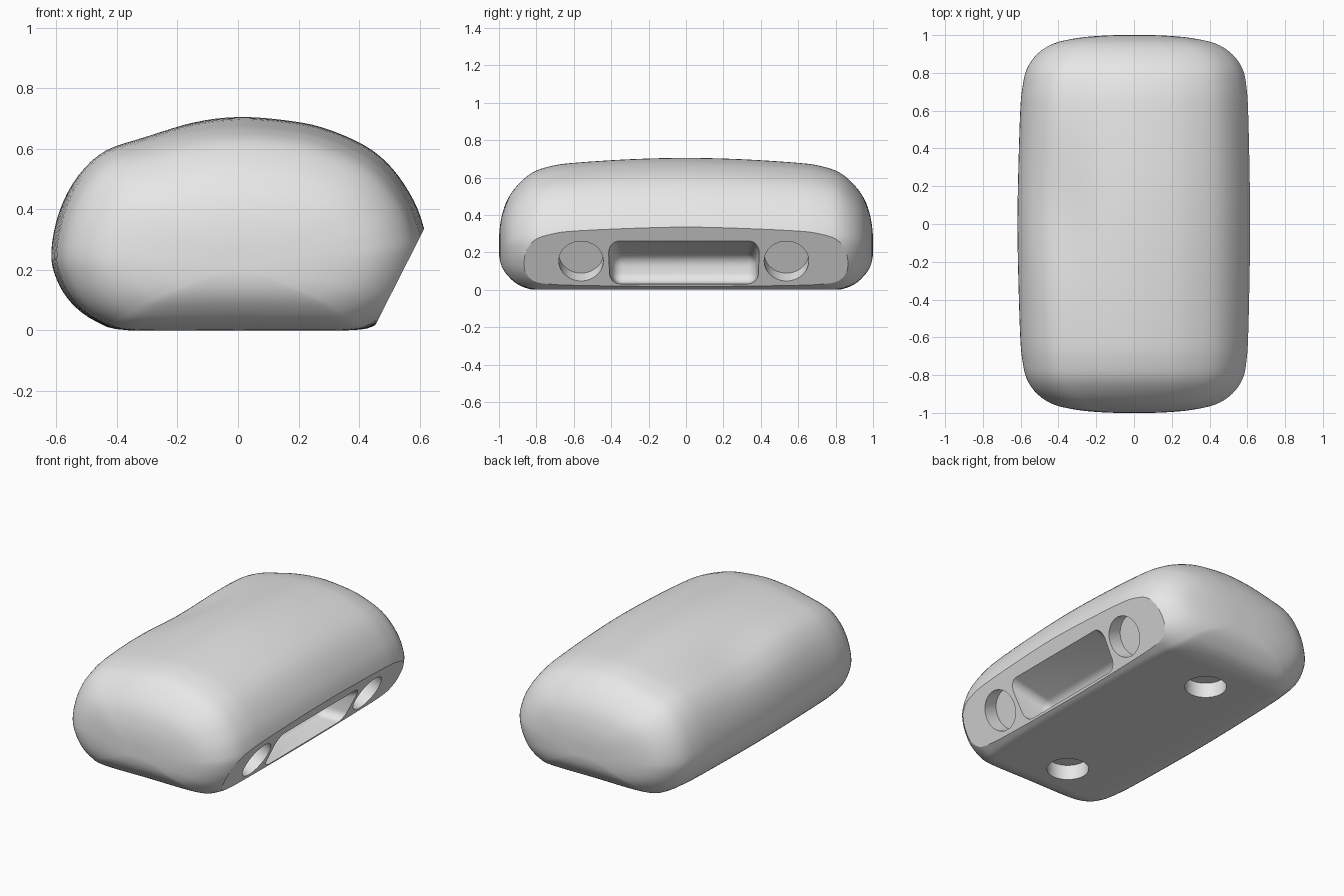
import bpy, bmesh, math
from mathutils import Vector, Matrix

if "Cube" in bpy.data.objects:
    bpy.data.objects.remove(bpy.data.objects["Cube"], do_unlink=True)

grey = bpy.data.materials.new("plain grey")
grey.use_nodes = True
grey.diffuse_color = (0.8, 0.8, 0.8, 1)
grey.node_tree.nodes["Principled BSDF"].inputs["Base Color"].default_value = (0.8, 0.8, 0.8, 1)


def smooth_points(pts, closed, steps=4):
    """Catmull-Rom resampling of a list of tuples."""
    n, out = len(pts), []
    pick = (lambda i: Vector(pts[i % n])) if closed else (lambda i: Vector(pts[min(max(i, 0), n - 1)]))
    for i in range(n if closed else n - 1):
        a, b, c, d = (pick(i + k) for k in (-1, 0, 1, 2))
        for s in range(steps):
            t = s / steps
            out.append(0.5 * (2 * b + (c - a) * t + (2 * a - 5 * b + 4 * c - d) * t ** 2
                              + (3 * b - a - 3 * c + d) * t ** 3))
    if not closed:
        out.append(Vector(pts[-1]))
    return out


def make_object(name, bm):
    bmesh.ops.recalc_face_normals(bm, faces=bm.faces)
    mesh = bpy.data.meshes.new(name)
    bm.to_mesh(mesh)
    bm.free()
    mesh.materials.append(grey)
    obj = bpy.data.objects.new(name, mesh)
    bpy.context.scene.collection.objects.link(obj)
    return obj


# Cross-section (x, z) at the middle of the shell
profile = [(-0.36, 0), (0, 0), (0.36, 0), (0.46, 0.02), (0.55, 0.08), (0.605, 0.17), (0.625, 0.26),
           (0.615, 0.335), (0.58, 0.43), (0.51, 0.535), (0.42, 0.61), (0.28, 0.67), (0.15, 0.695),
           (0, 0.705), (-0.15, 0.69), (-0.3, 0.655), (-0.44, 0.61), (-0.53, 0.525), (-0.59, 0.4),
           (-0.617, 0.26), (-0.60, 0.17), (-0.55, 0.09), (-0.47, 0.03)]
# Stations toward the end: y, width, upper height, lower height
half = [(0, 1, 1, 1), (0.3, 0.992, 0.985, 1), (0.6, 0.976, 0.945, 1), (0.72, 0.958, 0.91, 1),
        (0.82, 0.92, 0.84, 0.99), (0.9, 0.83, 0.70, 0.86), (0.955, 0.69, 0.54, 0.64),
        (0.985, 0.48, 0.36, 0.43), (0.998, 0.24, 0.18, 0.21), (1, 0.02, 0.02, 0.02)]
stations = [(-s[0],) + s[1:] for s in reversed(half[1:])] + half
WAIST = 0.22

# Smooth shell with a shallow dip along the left-hand shoulder
bm = bmesh.new()
rings = []
section = smooth_points(profile, True)
for y, wide, up, low in smooth_points(stations, False):
    ring = []
    for px, pz in section:
        x = px * wide
        z = WAIST + (pz - WAIST) * (up if pz > WAIST else low)
        lift = min(max((z - 0.3) / 0.25, 0), 1)
        z -= 0.04 * lift * math.exp(-((x + 0.42) / 0.18) ** 2 - ((y - 0.1) / 0.35) ** 2)
        ring.append(bm.verts.new((x, y, max(z, 0))))
    rings.append(ring)
count = len(section)
for a, b in zip(rings, rings[1:]):
    for i in range(count):
        j = (i + 1) % count
        bm.faces.new((a[i], a[j], b[j], b[i]))
bm.faces.new(rings[0])
bm.faces.new(rings[-1])

# Slanted flat along the lower +x side
slant = Vector((0.315, 0, -0.16)).normalized()
cut = bmesh.ops.bisect_plane(bm, geom=bm.verts[:] + bm.edges[:] + bm.faces[:], dist=1e-5,
                             plane_co=(0.455, 0, 0.02), plane_no=slant, clear_outer=True)
rim = [e for e in cut["geom_cut"] if isinstance(e, bmesh.types.BMEdge)]
bmesh.ops.edgeloop_fill(bm, edges=rim)
shell = make_object("shell", bm)


# Round pockets, on the slanted flat and underneath
def pocket_cutter(name, mouth, outward, radius=0.119, depth=0.093):
    bm = bmesh.new()
    turn = outward.to_track_quat("Z", "Y").to_matrix().to_4x4()
    centre = Vector(mouth) + outward * (0.15 - depth)
    bmesh.ops.create_cone(bm, cap_ends=True, segments=48, radius1=radius, radius2=radius, depth=0.3,
                          matrix=Matrix.Translation(centre) @ turn)
    return make_object(name, bm)


cutters = []
for side in (-1, 1):
    cutters.append(pocket_cutter("side_pocket_cutter", (0.523, -0.012 + side * 0.549, 0.153), slant))
    cutters.append(pocket_cutter("base_pocket_cutter", (-0.03, -0.012 + side * 0.61, 0), Vector((0, 0, -1))))

# Long rounded slot that narrows inward
bm = bmesh.new()
bmesh.ops.create_cube(bm, size=1)
for v in bm.verts:
    outer = v.co.x > 0
    v.co.y = -0.011 + math.copysign(0.42 if outer else 0.382, v.co.y)
    if v.co.z > 0:
        v.co.z = 0.31 if outer else 0.18
    else:
        v.co.z = 0.025 if outer else 0.035
    v.co.x = 0.75 if outer else 0.3
inner = [e for e in bm.edges if min(v.co.x for v in e.verts) < 0.5]
bmesh.ops.bevel(bm, geom=inner, offset=0.055, segments=6, profile=0.5, affect="EDGES")
cutters.append(make_object("slot_cutter", bm))

# Cut the openings and discard the cutters
bpy.context.view_layer.objects.active = shell
shell.select_set(True)
for cutter in cutters:
    cutter.hide_render = True
    mod = shell.modifiers.new("opening", "BOOLEAN")
    mod.operation = "DIFFERENCE"
    mod.solver = "EXACT"
    mod.object = cutter
    bpy.ops.object.modifier_apply(modifier=mod.name)
    bpy.data.objects.remove(cutter, do_unlink=True)

bpy.ops.object.shade_smooth_by_angle(angle=math.radians(22))
